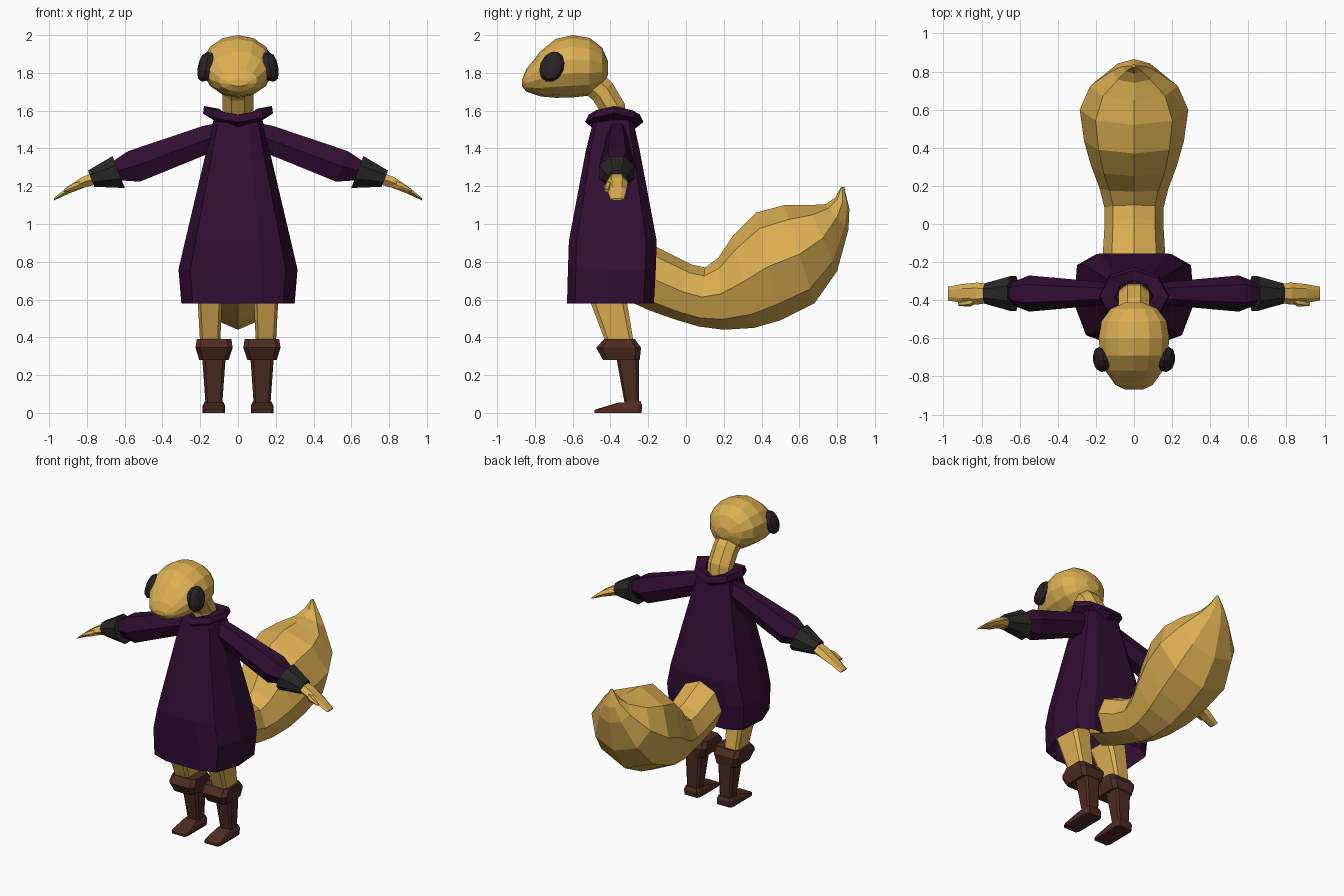
import bpy, bmesh, math
from mathutils import Vector


def material(name, rgb):
    m = bpy.data.materials.new(name)
    m.diffuse_color = (*rgb, 1)
    return m


FUR = material("tan_fur", (0.71, 0.43, 0.085))
ROBE = material("purple_cloth", (0.032, 0.0045, 0.032))
BOOT = material("brown_leather", (0.075, 0.025, 0.017))
CUFF = material("charcoal_cuff", (0.02, 0.021, 0.019))
EYE = material("dark_eye", (0.024, 0.016, 0.018))


def loft(name, rings, mat, caps=(True, True), mirror=False):
    """Skin a list of equal rings of points into one flat-shaded part."""
    bm = bmesh.new()
    loops = [[bm.verts.new(p) for p in ring] for ring in rings]
    n = len(loops[0])
    for a, b in zip(loops, loops[1:]):
        for i in range(n):
            j = (i + 1) % n
            bm.faces.new((a[i], a[j], b[j], b[i]))
    if caps[0]:
        bm.faces.new(loops[0])
    if caps[1]:
        bm.faces.new(loops[-1])
    bmesh.ops.recalc_face_normals(bm, faces=bm.faces)
    me = bpy.data.meshes.new(name)
    bm.to_mesh(me)
    bm.free()
    me.materials.append(mat)
    ob = bpy.data.objects.new(name, me)
    bpy.context.collection.objects.link(ob)
    if mirror:
        ob.modifiers.new("mirror", 'MIRROR')
    return ob


def ring(center, u, v, n, turn=0.0):
    """Ellipse of n points around center with half axes u and v."""
    c, u, v = Vector(center), Vector(u), Vector(v)
    angles = [turn + 2 * math.pi * i / n for i in range(n)]
    return [c + u * math.cos(a) + v * math.sin(a) for a in angles]


def box_ring(x0, x1, y0, y1, z, slope=0.0, cut=0.25):
    """Rectangle with cut corners at height z, raised by slope towards the back."""
    cx, cy, hx, hy = (x0 + x1) / 2, (y0 + y1) / 2, (x1 - x0) / 2, (y1 - y0) / 2
    k = 1 - cut
    pts = [(1, -k), (1, k), (k, 1), (-k, 1), (-1, k), (-1, -k), (-k, -1), (k, -1)]
    return [(cx + hx * a, cy + hy * b, z + slope * b) for a, b in pts]


# Robe: ten-sided bell, open at the hem
half = [(0.64, 1.0), (0.95, 0.76), (1.0, -0.1), (0.80, -0.82), (0.4, -1.0)]
section = half + [(-a, b) for a, b in reversed(half)]
robe_levels = [(0.58, 0.30, -0.63, -0.17), (0.76, 0.315, -0.625, -0.16),
               (0.91, 0.28, -0.62, -0.155), (1.39, 0.167, -0.53, -0.245),
               (1.55, 0.13, -0.49, -0.28)]
loft("robe", [[(a * w, (f + b) / 2 + c * (b - f) / 2, z) for a, c in section]
              for z, w, f, b in robe_levels], ROBE, caps=(False, True))

# Collar: thick rolled ring dipping at the front and back
collar = []
for rx, ry, z in [(0.13, 0.11, 1.55), (0.185, 0.155, 1.585), (0.18, 0.135, 1.625),
                  (0.10, 0.085, 1.61), (0.09, 0.08, 1.53)]:
    collar.append([p - Vector((0, 0, 0.045 * ((p.y + 0.38) / ry) ** 2))
                   for p in ring((0, -0.38, z), (rx, 0, 0), (0, ry, 0), 8)])
loft("collar", collar, ROBE, caps=(False, False))

# Neck: bent tube leaning forwards
loft("neck", [ring((0, y, z), (0.088, 0, 0), (0, dy, dz), 8, math.pi / 8)
              for y, z, dy, dz in [(-0.37, 1.48, 0.07, 0.0), (-0.385, 1.61, 0.065, 0.03),
                                   (-0.44, 1.70, 0.055, 0.05), (-0.53, 1.78, 0.05, 0.06)]], FUR)

# Head: rings from snout tip to back of skull (y, bottom, top, half width)
head = [(-0.868, 1.73, 1.765, 0.05), (-0.845, 1.70, 1.82, 0.10), (-0.77, 1.675, 1.915, 0.155),
        (-0.69, 1.668, 1.98, 0.182), (-0.60, 1.67, 2.0, 0.19), (-0.51, 1.68, 1.985, 0.175),
        (-0.445, 1.72, 1.935, 0.125), (-0.412, 1.79, 1.86, 0.05)]
loft("head", [ring((0, y, (a + b) / 2), (w, 0, 0), (0, 0, (b - a) / 2), 14, math.pi / 14)
              for y, a, b, w in head], FUR)

# Eyes: tilted domes on the sides of the head
tall, wide = Vector((-0.012, 0.03, 0.079)), Vector((0.012, 0.06, -0.02))
loft("eyes", [ring((x, -0.71, 1.832), wide * s, tall * s, 12)
              for x, s in [(0.145, 0.9), (0.175, 1.0), (0.198, 0.8), (0.209, 0.4)]],
     EYE, mirror=True)

# Sleeves, cuffs and hands run outwards and down
down = Vector((0.93, 0, -0.36)).normalized()
up = Vector((0.36, 0, 0.93)).normalized()


def arm_ring(x, z, ry, rz, y=-0.365, n=6, turn=0.0):
    return ring((x, y, z), (0, ry, 0), up * rz, n, turn)


loft("sleeves", [arm_ring(0.08, 1.475, 0.055, 0.075), arm_ring(0.16, 1.45, 0.06, 0.085),
                 arm_ring(0.55, 1.305, 0.095, 0.10), arm_ring(0.65, 1.28, 0.055, 0.06)],
     ROBE, mirror=True)
loft("sleeve_cuffs", [arm_ring(0.632, 1.275, 0.10, 0.098, n=8, turn=math.pi / 8),
                      arm_ring(0.777, 1.24, 0.058, 0.05, n=8, turn=math.pi / 8)],
     CUFF, mirror=True)
loft("hands", [arm_ring(0.75, 1.243, 0.045, 0.038), arm_ring(0.82, 1.22, 0.058, 0.032),
               arm_ring(0.90, 1.178, 0.05, 0.02), arm_ring(0.975, 1.13, 0.036, 0.006)],
     FUR, mirror=True)
loft("thumbs", [arm_ring(0.80, 1.22, 0.02, 0.02, -0.38), arm_ring(0.86, 1.20, 0.022, 0.02, -0.412),
                arm_ring(0.92, 1.175, 0.01, 0.008, -0.42)], FUR, mirror=True)

# Legs and boots
loft("legs", [box_ring(0.07, 0.22, -0.54, -0.33, 0.68), box_ring(0.085, 0.212, -0.50, -0.31, 0.57),
              box_ring(0.095, 0.20, -0.42, -0.275, 0.36)], FUR, mirror=True)
loft("boot_tops", [box_ring(0.05, 0.205, -0.44, -0.245, 0.28),
                   box_ring(0.028, 0.225, -0.475, -0.238, 0.345),
                   box_ring(0.035, 0.218, -0.435, -0.27, 0.39)], BOOT, mirror=True)
loft("boot_shafts", [box_ring(0.065, 0.19, -0.37, -0.25, 0.30),
                     box_ring(0.083, 0.172, -0.325, -0.25, 0.05)], BOOT, mirror=True)
loft("boot_feet", [box_ring(0.068, 0.188, -0.485, -0.235, 0.0, 0, 0.18),
                   box_ring(0.068, 0.188, -0.485, -0.232, 0.028, 0.012, 0.18),
                   box_ring(0.08, 0.175, -0.36, -0.24, 0.058, 0.004, 0.18)],
     BOOT, mirror=True)

# Tail: eight-sided sweep from (top y, top z, bottom y, bottom z, half width)
tail = [(-0.27, 0.93, -0.32, 0.60, 0.15), (-0.16, 0.88, -0.20, 0.545, 0.165),
        (0.03, 0.785, -0.06, 0.495, 0.155), (0.10, 0.77, 0.07, 0.457, 0.155),
        (0.17, 0.82, 0.20, 0.44, 0.18), (0.25, 0.94, 0.36, 0.45, 0.225),
        (0.37, 1.06, 0.50, 0.49, 0.262), (0.52, 1.10, 0.68, 0.58, 0.285),
        (0.65, 1.10, 0.80, 0.75, 0.23), (0.74, 1.105, 0.86, 0.97, 0.12),
        (0.79, 1.14, 0.865, 1.08, 0.06), (0.82, 1.195, 0.838, 1.195, 0.008)]
loft("tail", [ring((0, (a + c) / 2, (b + d) / 2), (w, 0, 0), (0, (a - c) / 2, (b - d) / 2), 8)
              for a, b, c, d, w in tail], FUR)
